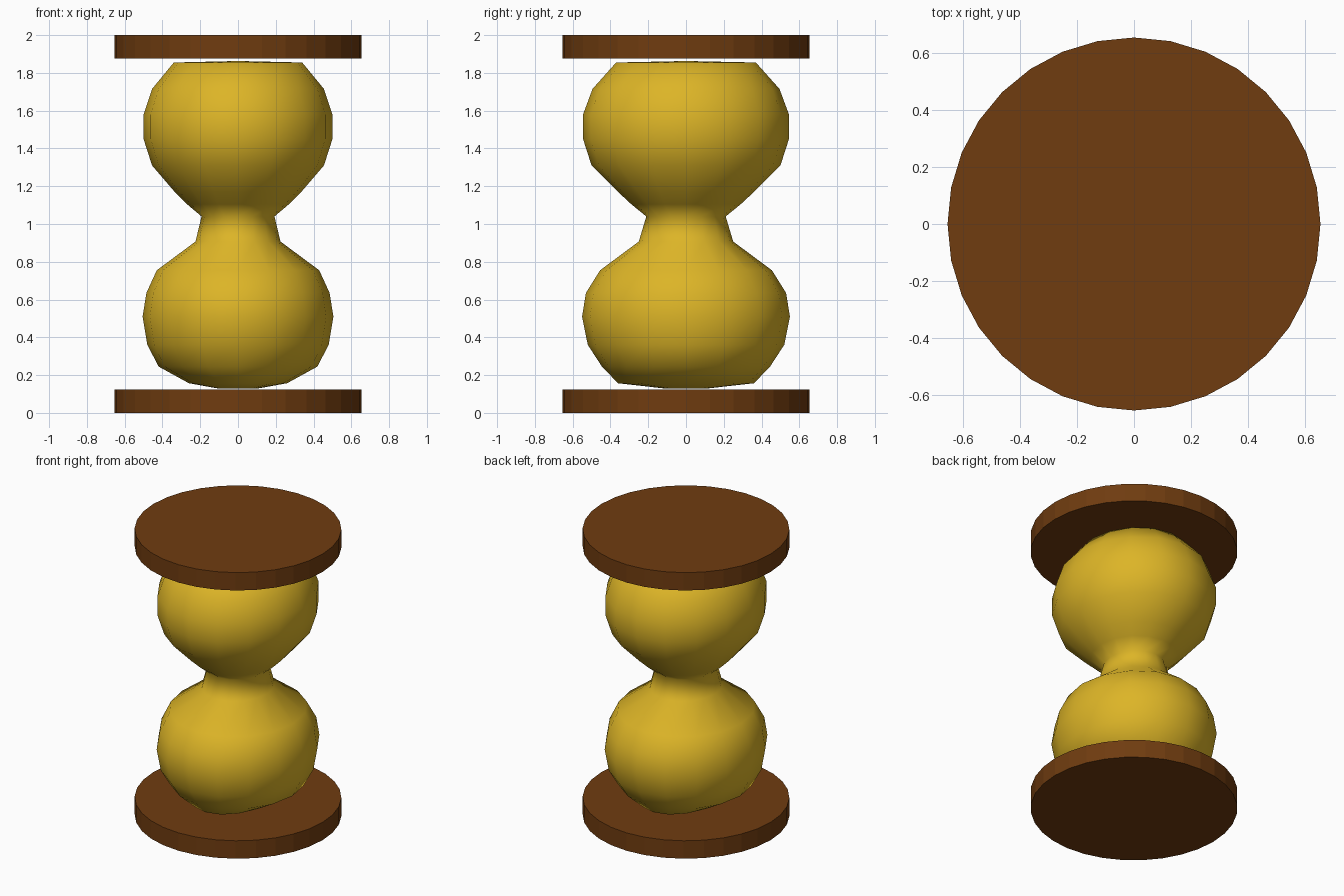
import bpy, bmesh
from math import cos, sin, pi

if "Cube" in bpy.data.objects:
    bpy.data.objects.remove(bpy.data.objects["Cube"])


def material(name, color):
    m = bpy.data.materials.new(name)
    m.diffuse_color = color
    m.use_nodes = True
    m.node_tree.nodes["Principled BSDF"].inputs["Base Color"].default_value = m.diffuse_color
    return m


wood = material("wood", (0.16, 0.045, 0.005, 1))
amber = material("amber", (0.72, 0.46, 0.02, 1))

# Wooden end discs
for name, z in (("bottom_disc", 0.0625), ("top_disc", 1.9375)):
    bpy.ops.mesh.primitive_cylinder_add(vertices=32, radius=0.655, depth=0.125,
                                        location=(0, 0, z))
    disc = bpy.context.object
    disc.name = name
    disc.data.materials.append(wood)

# Double bulb: slightly oval rings (half width x, half depth y, height)
rings = [
    (0.11, 0.12, 0.13), (0.26, 0.36, 0.157), (0.42, 0.445, 0.245),
    (0.48, 0.52, 0.36), (0.505, 0.55, 0.51), (0.485, 0.53, 0.635),
    (0.43, 0.455, 0.755), (0.225, 0.25, 0.907), (0.193, 0.21, 1.04),
    (0.27, 0.29, 1.105), (0.335, 0.36, 1.17), (0.455, 0.50, 1.31),
    (0.50, 0.545, 1.45), (0.50, 0.545, 1.58), (0.455, 0.495, 1.715),
    (0.34, 0.37, 1.855),
]
SIDES = 16
bm = bmesh.new()
loops = []
for rx, ry, z in rings:
    loops.append([bm.verts.new((rx * cos(2 * pi * i / SIDES),
                                ry * sin(2 * pi * i / SIDES), z))
                  for i in range(SIDES)])
for a, b in zip(loops, loops[1:]):
    for i in range(SIDES):
        j = (i + 1) % SIDES
        bm.faces.new((a[i], a[j], b[j], b[i]))
# Rounded end caps
for loop, z, up in ((loops[0], 0.128, False), (loops[-1], 1.863, True)):
    tip = bm.verts.new((0, 0, z))
    for i in range(SIDES):
        p, q = loop[i], loop[(i + 1) % SIDES]
        bm.faces.new((p, q, tip) if up else (q, p, tip))
for f in bm.faces:
    f.smooth = True
mesh = bpy.data.meshes.new("glass_bulbs")
bm.to_mesh(mesh)
bm.free()
mesh.materials.append(amber)
bpy.context.collection.objects.link(bpy.data.objects.new("glass_bulbs", mesh))
